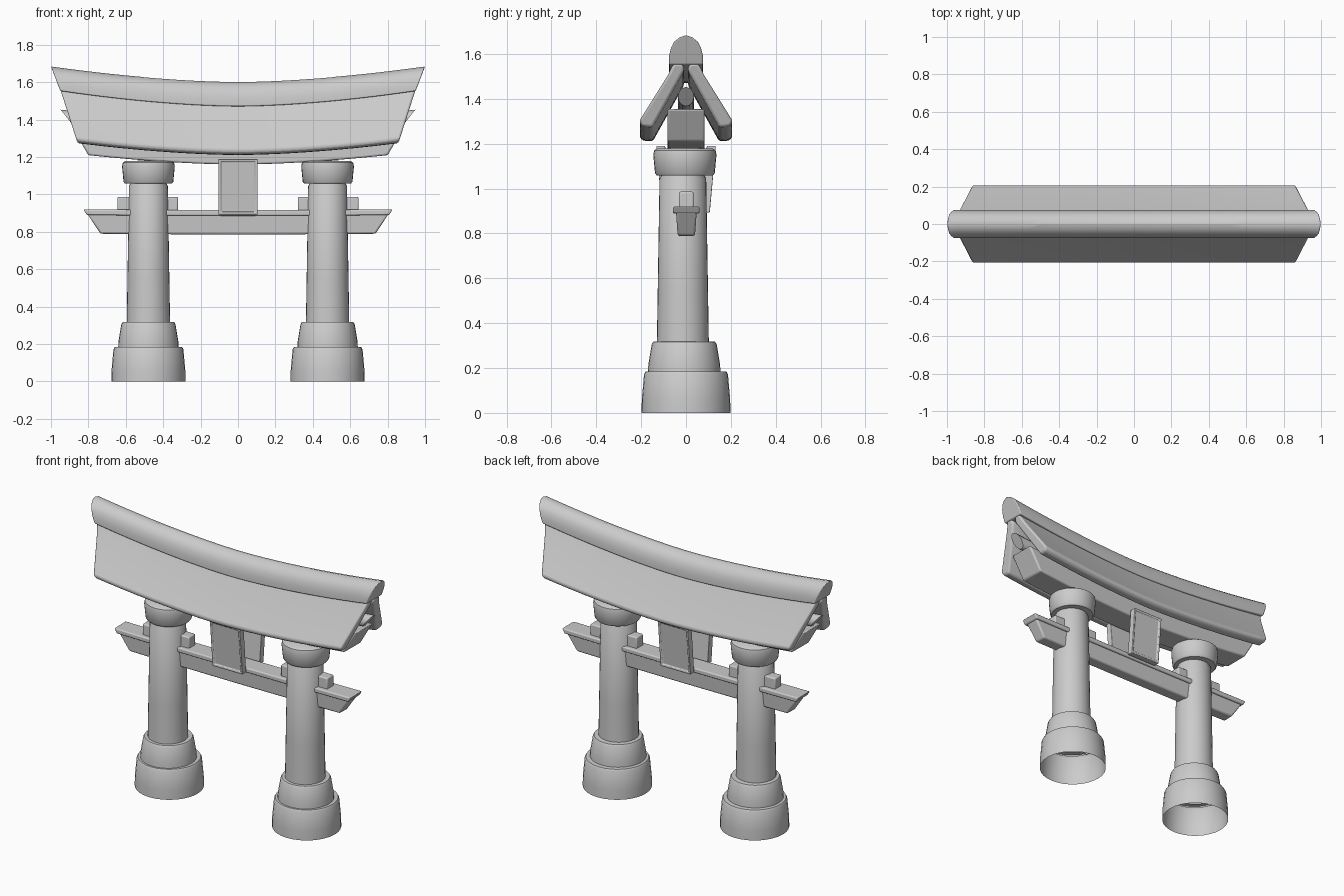
import bpy, bmesh, math

if "Cube" in bpy.data.objects:
    bpy.data.objects.remove(bpy.data.objects["Cube"])

def finish(name, bm, bevel=0.0, mirror=None):
    """Turn a bmesh into a smooth-shaded object with soft edges."""
    bmesh.ops.recalc_face_normals(bm, faces=bm.faces)
    me = bpy.data.meshes.new(name)
    bm.to_mesh(me)
    bm.free()
    ob = bpy.data.objects.new(name, me)
    bpy.context.collection.objects.link(ob)
    if bevel:
        b = ob.modifiers.new("soft_edges", 'BEVEL')
        b.width, b.segments = bevel, 3
        b.limit_method, b.angle_limit = 'ANGLE', math.radians(35)
    if mirror:
        m = ob.modifiers.new("mirror", 'MIRROR')
        m.use_axis = [a in mirror for a in "xyz"]
    bpy.ops.object.select_all(action='DESELECT')
    ob.select_set(True)
    bpy.context.view_layer.objects.active = ob
    bpy.ops.object.shade_smooth_by_angle(angle=math.radians(40))
    return ob

def sweep(name, profile, low, high, drop, bevel, n=24, mirror=None):
    """Run a (y, z) profile along x; low/high = (z, half length) give the
    slanted ends, drop = how far the middle sags below the ends."""
    bm = bmesh.new()
    rings = []
    for i in range(n + 1):
        t = -1 + 2 * i / n
        ring = []
        for y, z in profile:
            k = (z - low[0]) / (high[0] - low[0])
            half = low[1] + k * (high[1] - low[1])
            ring.append(bm.verts.new((t * half, y, z - drop * (1 - abs(t) ** 1.7))))
        rings.append(ring)
    m = len(profile)
    for a, b in zip(rings, rings[1:]):
        for j in range(m):
            bm.faces.new((a[j], a[(j + 1) % m], b[(j + 1) % m], b[j]))
    bm.faces.new(rings[0])
    bm.faces.new(rings[-1])
    return finish(name, bm, bevel, mirror)

def lathe(name, profile, x, y, bevel=0.0, sides=32):
    """Open shell turned from an (r, z) profile, mirrored to both posts."""
    bm = bmesh.new()
    rings = [[bm.verts.new((x + r * math.cos(2 * math.pi * s / sides),
                            y + r * math.sin(2 * math.pi * s / sides), z))
              for s in range(sides)] for r, z in profile]
    for a, b in zip(rings, rings[1:]):
        for s in range(sides):
            q = (s + 1) % sides
            bm.faces.new((a[s], a[q], b[q], b[s]))
    return finish(name, bm, bevel, "x")

def box(name, x0, x1, y0, y1, z0, z1, bevel, mirror=None):
    bm = bmesh.new()
    bmesh.ops.create_cube(bm, size=1)
    for v in bm.verts:
        v.co = (x1 if v.co.x > 0 else x0, y1 if v.co.y > 0 else y0, z1 if v.co.z > 0 else z0)
    return finish(name, bm, bevel, mirror)

# Roof ridge
half = [(0.076, 1.553), (0.075, 1.595), (0.066, 1.63), (0.052, 1.656), (0.028, 1.675)]
sweep("roof_ridge", half + [(0, 1.684)] + [(-y, z) for y, z in reversed(half)],
      (1.553, 0.95), (1.684, 1.0), 0.082, 0.006)

# Sloping roof panels, front and back
sweep("roof_panels", [(0.008, 1.525), (0.012, 1.555), (0.055, 1.56), (0.082, 1.505),
                      (0.21, 1.30), (0.195, 1.277), (0.148, 1.273)],
      (1.275, 0.858), (1.555, 0.948), 0.063, 0.012, mirror="y")

# Round purlin under the roof
sweep("roof_purlin", [(0.036 * math.cos(a * math.pi / 6), 1.41 + 0.043 * math.sin(a * math.pi / 6))
                      for a in range(12)],
      (1.367, 0.88), (1.453, 0.948), 0.055, 0.0)

# Curved upper beam
sweep("upper_beam", [(-0.083, 1.21), (0.083, 1.21), (0.083, 1.355), (-0.083, 1.355)],
      (1.21, 0.80), (1.355, 0.885), 0.05, 0.01)

# Posts: base, shaft and collar
PX = 0.479
lathe("post_base_lower", [(0.198, 0), (0.197, 0.06), (0.187, 0.172), (0.18, 0.184), (0.14, 0.186)], PX, 0.0)
lathe("post_base_upper", [(0.162, 0.175), (0.16, 0.215), (0.145, 0.305), (0.138, 0.317), (0.10, 0.32)],
      PX, -0.008)
lathe("post_shaft", [(0.116, 0.30), (0.112, 0.55), (0.104, 1.045), (0.095, 1.06), (0.095, 1.07)], PX, -0.014)
lathe("post_collar", [(0.085, 1.058), (0.125, 1.058), (0.133, 1.068), (0.141, 1.15),
                      (0.137, 1.17), (0.125, 1.178), (0.001, 1.182)], PX, -0.005)

# Lower tie beam with its top plate
sweep("tie_beam", [(-0.037, 0.79), (0.04, 0.79), (0.048, 0.90), (-0.045, 0.90)],
      (0.79, 0.735), (0.90, 0.808), 0.004, 0.01)
sweep("tie_beam_plate", [(-0.058, 0.89), (0.06, 0.89), (0.06, 0.92), (-0.058, 0.92)],
      (0.89, 0.808), (0.92, 0.826), 0.004, 0.007)

# Wedges on both sides of each post
box("wedges_outer", 0.56, 0.645, -0.032, 0.034, 0.905, 0.986, 0.008, "x")
box("wedges_inner", 0.32, 0.40, -0.032, 0.034, 0.905, 0.986, 0.008, "x")

# Framed tablets leaning outwards, front and back
bm = bmesh.new()
bmesh.ops.create_cube(bm, size=1)
for v in bm.verts:
    top = v.co.z > 0
    outer = 0.133 if top else 0.106
    v.co = (0.105 if v.co.x > 0 else -0.105,
            -outer if v.co.y < 0 else 0.04 - outer,
            1.19 if top else 0.893)
bm.normal_update()
face = min(bm.faces, key=lambda f: f.normal.y)
bmesh.ops.inset_region(bm, faces=[face], thickness=0.018)
bmesh.ops.inset_region(bm, faces=[face], thickness=0.004, depth=-0.008)
finish("tablets", bm, 0.004, "y")
